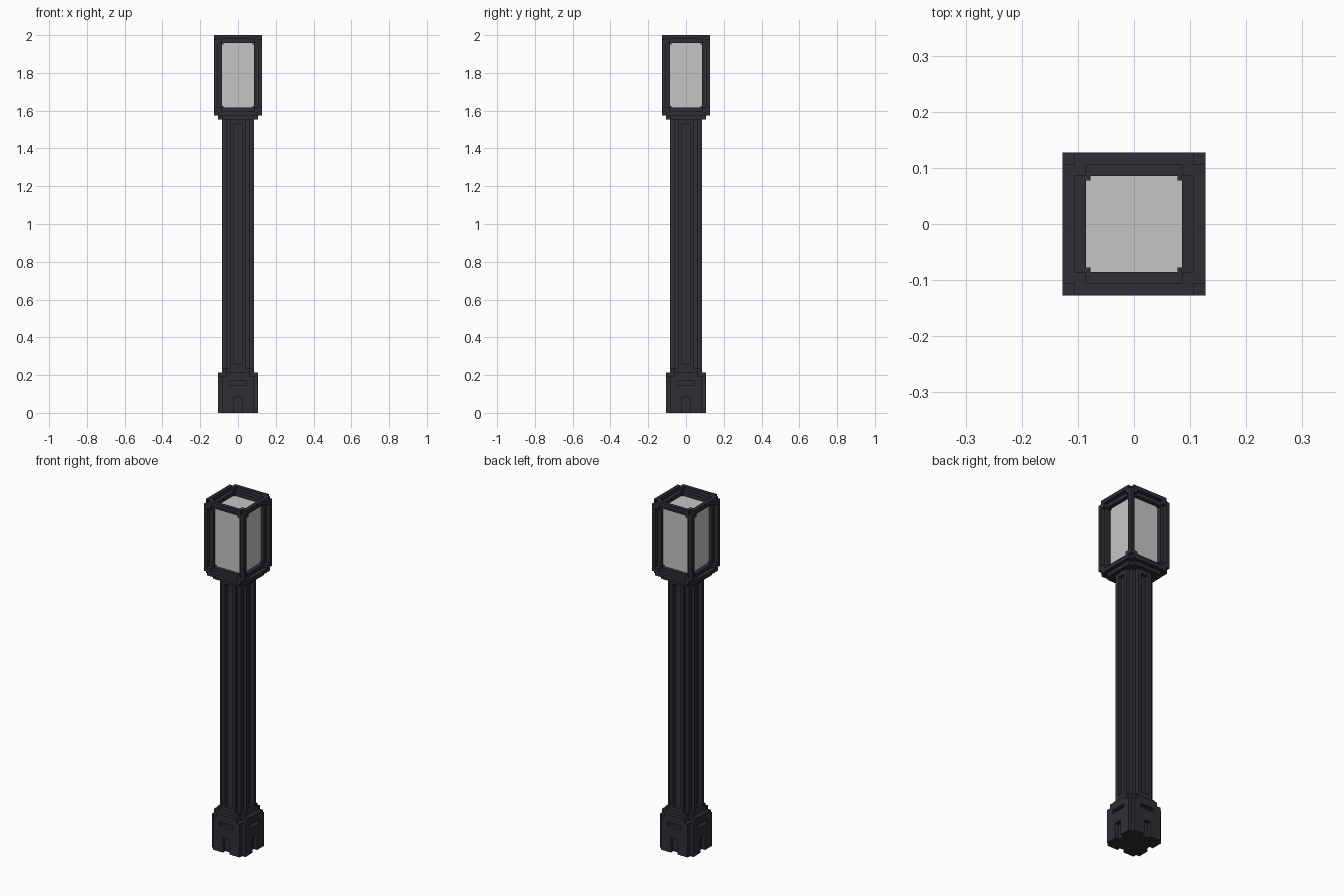
import bpy, bmesh, itertools
from mathutils import Matrix, Vector
from math import pi

if "Cube" in bpy.data.objects:
    bpy.data.objects.remove(bpy.data.objects["Cube"])

U = 2 / 94  # block unit: the lamp is 94 units tall


def material(name, rgb):
    m = bpy.data.materials.new(name)
    m.use_nodes = True
    m.diffuse_color = (*rgb, 1)
    bsdf = next(n for n in m.node_tree.nodes if n.type == 'BSDF_PRINCIPLED')
    bsdf.inputs["Base Color"].default_value = (*rgb, 1)
    return m


METAL = material("dark metal", (0.027, 0.027, 0.036))
GLASS = material("pale glass", (0.56, 0.56, 0.56))


def part(name, boxes, mat, turns=1):
    """Join (x, y, z) span boxes into one object, repeated around z."""
    bm = bmesh.new()
    for k in range(turns):
        turn = Matrix.Rotation(k * pi / 2, 4, 'Z')
        for spans in boxes:
            lo = Vector([min(s) for s in spans]) * U
            hi = Vector([max(s) for s in spans]) * U
            place = Matrix.Translation((lo + hi) / 2) @ Matrix.Diagonal((*(hi - lo), 1))
            bmesh.ops.create_cube(bm, size=1, matrix=turn @ place)
    mesh = bpy.data.meshes.new(name)
    bm.to_mesh(mesh)
    bm.free()
    mesh.materials.append(mat)
    ob = bpy.data.objects.new(name, mesh)
    bpy.context.collection.objects.link(ob)
    return ob


def both(a, b):
    return [(a, b), (-a, -b)]


# Base: core plus four face plates with a door recess and a slot
part("base_core", [((-4, 4), (-4, 4), (0, 9)), ((-4, 4), (-3, 3), (9, 10)),
                   ((-3, 3), (-4, 4), (9, 10))], METAL)
F = (-5, -4)
plates = [((-4, 4), F, (4, 7)), ((-4, 4), F, (8, 9)), ((-3, 3), F, (9, 10))]
plates += [(x, F, (0, 4)) for x in both(1, 4)]
plates += [(x, F, (7, 8)) for x in both(2, 4)]
part("base_face_plates", plates, METAL, 4)

# Column: square core, fluted face plates with a long groove, stepped foot
part("column_core", [((-3, 3), (-3, 3), (9, 74))], METAL)
F = (-4, -3)
part("column_face_plates",
     [(x, F, (10, 73)) for x in both(1, 2)]
     + [((-1, 1), F, (10, 12)), ((-1, 1), F, (72, 73))], METAL, 4)
part("column_foot", [((-3, 3), (-4, 4), (10, 11))], METAL, 2)
part("column_collar", [((-4, 4), (-5, 5), (73, 74))], METAL, 2)

# Lantern: nested half sizes for outer frame, inner frame and glass
OUT, MID, IN, MID_Z = (6, 6, 10), (5, 5, 9), (4, 4, 8), 84
outer, inner, corners = [], [], []


def lift(spans):
    return (spans[0], spans[1], tuple(v + MID_Z for v in spans[2]))


for axis in range(3):
    others = [a for a in range(3) if a != axis]
    for signs in itertools.product((1, -1), repeat=2):
        for target, big, small in ((outer, OUT, MID), (inner, MID, IN)):
            spans = [None] * 3
            spans[axis] = (-MID[axis], MID[axis])
            for a, s in zip(others, signs):
                spans[a] = (s * small[a], s * big[a])
            target.append(lift(spans))

# Corner blocks, each missing its outermost cube, with a small inner lug
for signs in itertools.product((1, -1), repeat=3):
    for cut in range(3):
        corners.append(lift([(s * IN[a], s * (MID if a == cut else OUT)[a])
                             for a, s in enumerate(signs)]))
    corners.append(lift([(s * (IN[a] - 0.35), s * MID[a])
                         for a, s in enumerate(signs)]))

part("lantern_outer_frame", outer, METAL)
part("lantern_inner_frame", inner, METAL)
part("lantern_corners", corners, METAL)
part("lantern_floor", [((-5, 5), (-5, 5), (74, 76))], METAL)
part("lantern_glass", [((-4, 4), (-4, 4), (76, 92))], GLASS)
